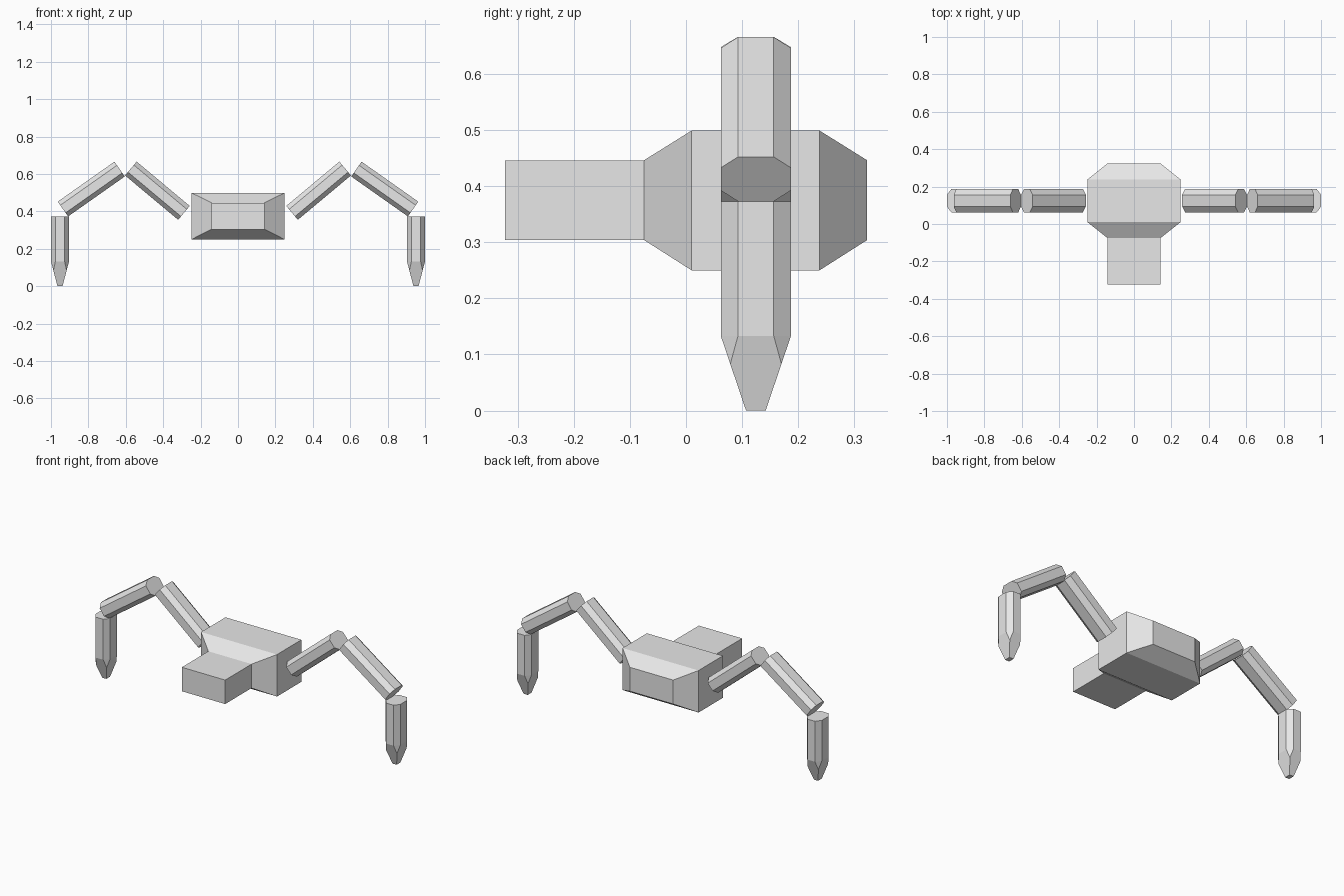
import bpy, bmesh, math
from mathutils import Vector

if "Cube" in bpy.data.objects:
    bpy.data.objects.remove(bpy.data.objects["Cube"])

grey = bpy.data.materials.new("light_grey")
grey.diffuse_color = (0.8, 0.8, 0.8, 1)
grey.use_nodes = True
grey.node_tree.nodes["Principled BSDF"].inputs["Base Color"].default_value = grey.diffuse_color

LEG_Y = 0.1245            # all limb parts lie in this plane
HALF_T, HALF_W = 0.0483, 0.0625   # limb half thickness and half width


def loft(name, rings, mirror=False):
    """Skin equal-sized point rings into a closed flat-faced solid."""
    bm = bmesh.new()
    loops = [[bm.verts.new(p) for p in ring] for ring in rings]
    n = len(loops[0])
    for a, b in zip(loops, loops[1:]):
        for i in range(n):
            j = (i + 1) % n
            bm.faces.new((a[i], a[j], b[j], b[i]))
    bm.faces.new(loops[0])
    bm.faces.new(loops[-1])
    bmesh.ops.remove_doubles(bm, verts=bm.verts, dist=1e-5)
    bmesh.ops.dissolve_limit(bm, angle_limit=math.radians(1),
                             verts=bm.verts, edges=bm.edges)
    bmesh.ops.recalc_face_normals(bm, faces=bm.faces)
    mesh = bpy.data.meshes.new(name)
    bm.to_mesh(mesh)
    bm.free()
    mesh.materials.append(grey)
    obj = bpy.data.objects.new(name, mesh)
    bpy.context.collection.objects.link(obj)
    if mirror:
        obj.modifiers.new("mirror", 'MIRROR').use_mirror_merge = False
    return obj


def limb_ring(x, z, tilt=0.0, t=HALF_T, w=HALF_W, chamfer=0.49):
    """Chamfered rectangle; tilt turns its thickness axis in the xz plane."""
    a, b = t * (1 - chamfer), w * (1 - chamfer)
    pts = [(t, -b), (t, b), (a, w), (-a, w), (-t, b), (-t, -b), (-a, -w), (a, -w)]
    c, s = math.cos(math.radians(tilt)), math.sin(math.radians(tilt))
    return [Vector((x + u * c, LEG_Y + v, z + u * s)) for u, v in pts]


def body_ring(y, half_x, z0, z1):
    return [(-half_x, y, z0), (half_x, y, z0), (half_x, y, z1), (-half_x, y, z1)]


# Body with box snout and tapered rear
small, large = (0.142, 0.304, 0.446), (0.249, 0.25, 0.499)
loft("body", [body_ring(-0.323, *small), body_ring(-0.075, *small),
              body_ring(0.01, *large), body_ring(0.238, *large),
              body_ring(0.323, *small)])

# Inner limb rising away from the body
loft("upper_leg", [limb_ring(0.289, 0.392, -50), limb_ring(0.573, 0.629, -50)], True)

# Outer limb sloping down
loft("middle_leg", [limb_ring(0.633, 0.626, 55), limb_ring(0.936, 0.4125, 55)], True)

# Upright foot with pointed tip; the corner chamfers run out on the taper
FOOT_X = 0.9517
loft("foot", [limb_ring(FOOT_X, 0.373), limb_ring(FOOT_X, 0.133),
              limb_ring(FOOT_X, 0.083, 0, 0.0352, 0.0456, 0),
              limb_ring(FOOT_X, 0.0, 0, 0.0135, 0.0175, 0)], True)
